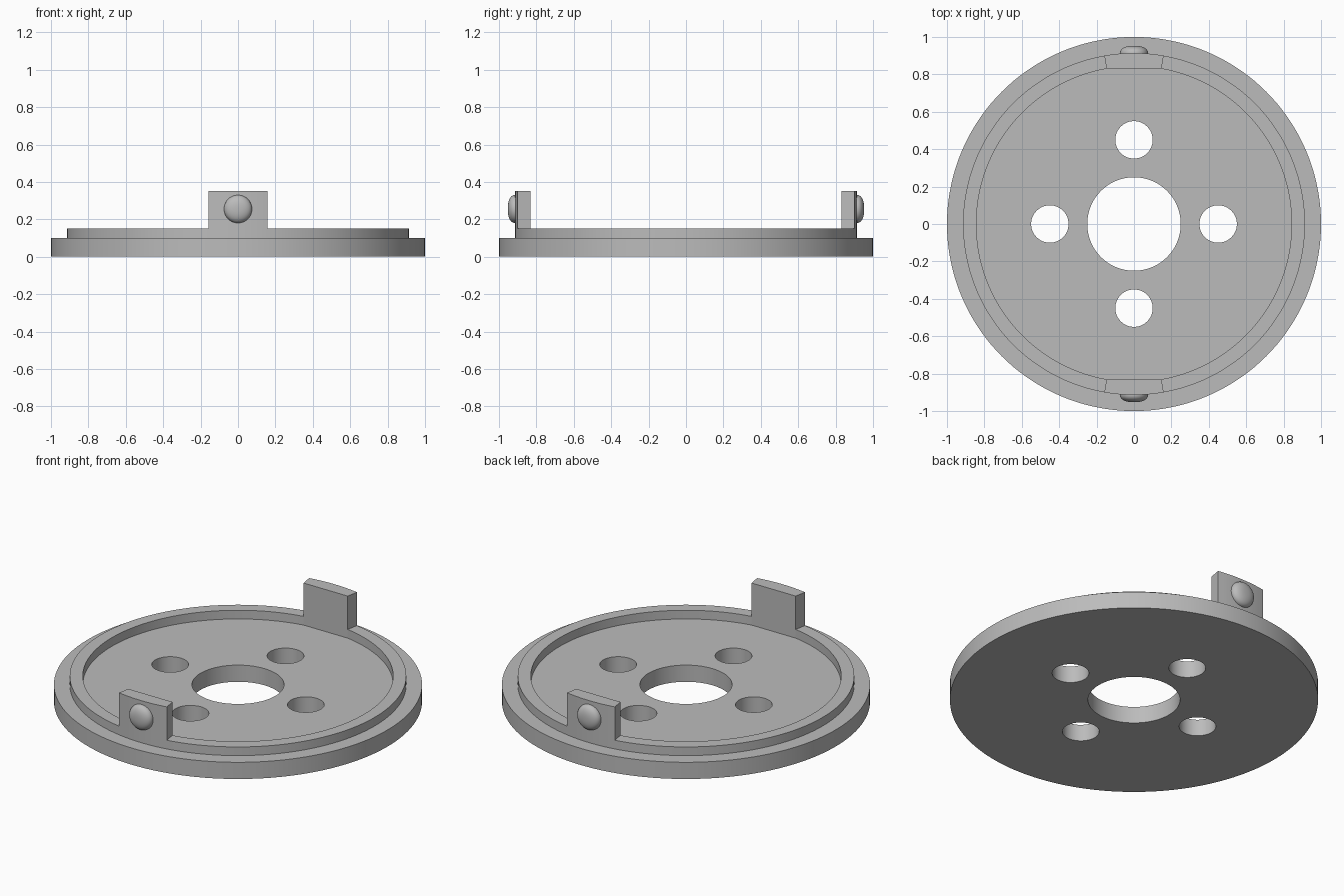
import bpy, bmesh
from math import sin, cos, pi, radians
from mathutils import Matrix, Vector

cube = bpy.data.objects.get("Cube")
if cube:
    bpy.data.objects.remove(cube, do_unlink=True)

SEG = 144
DISC_TOP, RING_TOP, TAB_TOP = 0.10, 0.152, 0.352
RING_OUT, RING_IN = 0.914, 0.843

grey = bpy.data.materials.new("plain grey")
grey.use_nodes = True
grey.diffuse_color = (0.5, 0.5, 0.5, 1)
grey.node_tree.nodes["Principled BSDF"].inputs["Base Color"].default_value = (0.5, 0.5, 0.5, 1)


def circle(r, cx=0.0, cy=0.0, n=SEG):
    return [(cx + r * cos(2 * pi * i / n), cy + r * sin(2 * pi * i / n)) for i in range(n)]


def finish(bm, name):
    bmesh.ops.recalc_face_normals(bm, faces=bm.faces[:])
    mesh = bpy.data.meshes.new(name)
    bm.to_mesh(mesh)
    bm.free()
    mesh.materials.append(grey)
    obj = bpy.data.objects.new(name, mesh)
    bpy.context.collection.objects.link(obj)
    bpy.ops.object.select_all(action='DESELECT')
    obj.select_set(True)
    bpy.context.view_layer.objects.active = obj
    bpy.ops.object.shade_smooth_by_angle(angle=radians(30))
    return obj


def plate(name, loops, z0, z1):
    """Extrude an outline, with further loops as holes, from z0 to z1."""
    bm = bmesh.new()
    edges = []
    for loop in loops:
        vs = [bm.verts.new((x, y, z0)) for x, y in loop]
        edges += [bm.edges.new((a, b)) for a, b in zip(vs, vs[1:] + vs[:1])]
    bmesh.ops.triangle_fill(bm, edges=edges, use_beauty=True, normal=(0, 0, 1))
    top = bmesh.ops.extrude_face_region(bm, geom=bm.faces[:], use_keep_orig=True)["geom"]
    bmesh.ops.translate(bm, verts=[g for g in top if isinstance(g, bmesh.types.BMVert)],
                        vec=(0, 0, z1 - z0))
    return finish(bm, name)


# Base disc with a centre bore and four bolt holes
bolt_holes = [circle(0.1, 0.45 * x, 0.45 * y, 48) for x, y in ((1, 0), (0, 1), (-1, 0), (0, -1))]
plate("base_disc", [circle(1.0), circle(0.25, n=72)] + bolt_holes, 0, DISC_TOP)

# Raised locating ring
plate("raised_ring", [circle(RING_OUT), circle(RING_IN)], DISC_TOP, RING_TOP)


def rounded_button(name, side):
    """Domed button, revolved about the y axis on the outer tab face."""
    bm = bmesh.new()
    profile = []
    for i in range(13):
        a = pi / 2 * i / 12
        profile.append(Vector((0.075 * cos(a) ** 0.85, 0, 0.042 * sin(a) ** 0.85)))
    profile.insert(0, Vector((0.075, 0, -0.02)))
    vs = [bm.verts.new(p) for p in profile]
    edges = [bm.edges.new(pair) for pair in zip(vs, vs[1:])]
    bmesh.ops.spin(bm, geom=vs + edges, cent=(0, 0, 0), axis=(0, 0, 1),
                   angle=2 * pi, steps=48, use_merge=True)
    bmesh.ops.remove_doubles(bm, verts=bm.verts[:], dist=0.0001)
    turn = Matrix.Rotation(-side * pi / 2, 4, 'X')
    bm.transform(Matrix.Translation((0, side * 0.911, 0.255)) @ turn)
    return finish(bm, name)


# Front and back tabs: radial sides, flat inner face, curved outer face
for label, side in (("front", -1), ("back", 1)):
    angles = [radians(80 + 2.5 * i) for i in range(9)]
    outline = [(RING_OUT * cos(a), side * RING_OUT * sin(a)) for a in angles]
    outline += [(RING_IN * cos(a), side * RING_IN * sin(a)) for a in (angles[-1], angles[0])]
    plate(label + "_tab", [outline], DISC_TOP, TAB_TOP)
    rounded_button(label + "_button", side)
